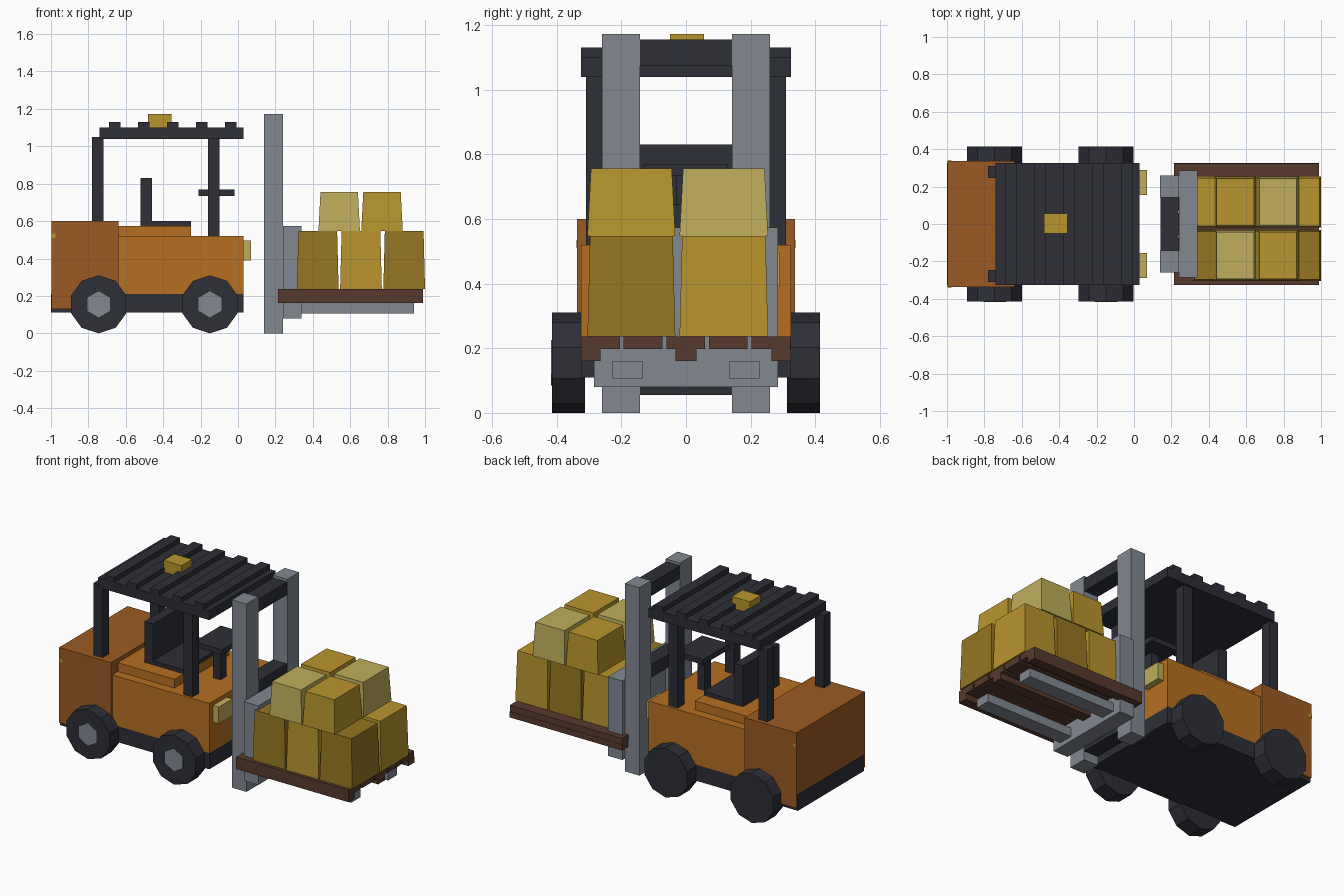
import bpy
import bmesh
import math
from mathutils import Matrix

start = bpy.data.objects.get("Cube")
if start:
    bpy.data.objects.remove(start, do_unlink=True)


def material(name, rgb):
    """Flat material from an 0-255 display colour, stored as linear."""
    linear = [((c / 255 + 0.055) / 1.055) ** 2.4 for c in rgb] + [1]
    m = bpy.data.materials.new(name)
    m.use_nodes = True
    m.diffuse_color = linear
    m.node_tree.nodes["Principled BSDF"].inputs["Base Color"].default_value = linear
    return m


ORANGE = material("orange_paint", (182, 112, 34))
RUST = material("dark_orange_paint", (155, 91, 36))
DARK = material("charcoal", (46, 47, 55))
GREY = material("steel_grey", (130, 136, 145))
BROWN = material("pallet_wood", (88, 58, 46))
GOLD = material("golden_yellow", (185, 149, 46))
OCHRE = material("ochre", (150, 118, 34))
PALE = material("pale_yellow", (192, 174, 93))


def finish(bm, name, mat):
    bmesh.ops.recalc_face_normals(bm, faces=bm.faces)
    mesh = bpy.data.meshes.new(name)
    bm.to_mesh(mesh)
    bm.free()
    mesh.materials.append(mat)
    obj = bpy.data.objects.new(name, mesh)
    bpy.context.collection.objects.link(obj)
    return obj


def box(name, mat, x, y, z, taper=0):
    """Box from (min, max) ranges; taper pulls in the top edges."""
    bm = bmesh.new()
    bmesh.ops.create_cube(bm, size=1)
    for v in bm.verts:
        pull = taper if v.co.z > 0 else 0
        v.co = [(a + b) / 2 + math.copysign((b - a) / 2 - p, c)
                for (a, b), c, p in zip((x, y, z), v.co, (pull, pull, 0))]
    return finish(bm, name, mat)


def pair(name, mat, x, y, z):
    """Box on the left (+y here) and its mirror across y = 0."""
    box(name + "_a", mat, x, y, z)
    box(name + "_b", mat, x, (-y[1], -y[0]), z)


def disc(name, mat, x, y, z, radius, sides):
    """Prism along y, with a corner at the top."""
    bm = bmesh.new()
    bmesh.ops.create_cone(bm, cap_ends=True, segments=sides, radius1=radius,
                          radius2=radius, depth=y[1] - y[0])
    bmesh.ops.rotate(bm, verts=bm.verts, matrix=Matrix.Rotation(math.pi / 2, 3, "X"))
    top = max(bm.verts, key=lambda v: v.co.z).co
    turn = Matrix.Rotation(-math.atan2(top.x, top.z), 3, "Y")
    bmesh.ops.rotate(bm, verts=bm.verts, matrix=turn)
    bmesh.ops.translate(bm, verts=bm.verts, vec=(x, sum(y) / 2, z))
    return finish(bm, name, mat)


# Body
box("chassis", DARK, (-1, 0.03), (-0.325, 0.325), (0.11, 0.21))
box("body", ORANGE, (-0.64, 0.03), (-0.325, 0.325), (0.21, 0.52))
box("counterweight", RUST, (-0.998, -0.64), (-0.337, 0.337), (0.13, 0.6))
box("seat_hood", ORANGE, (-0.64, -0.25), (-0.27, 0.27), (0.52, 0.575))
pair("headlight", PALE, (0.03, 0.07), (0.155, 0.29), (0.39, 0.495))
pair("tail_marker", GOLD, (-0.998, -0.975), (0.335, 0.339), (0.51, 0.535))

# Seat and steering
box("seat", DARK, (-0.48, -0.25), (-0.18, 0.18), (0.575, 0.6))
box("seat_back", DARK, (-0.52, -0.46), (-0.18, 0.18), (0.575, 0.83))
box("steering_column", DARK, (-0.15, -0.1), (-0.03, 0.03), (0.52, 0.74))
box("steering_wheel", DARK, (-0.21, -0.02), (-0.13, 0.13), (0.735, 0.768))

# Overhead guard
for label, x in (("rear", -0.78), ("front", -0.16)):
    pair(label + "_pillar", DARK, (x, x + 0.062), (0.245, 0.31),
         (0.52, 1.05))
box("roof", DARK, (-0.74, 0.03), (-0.325, 0.325), (1.04, 1.1))
for i in range(5):
    x = -0.69 + i * 0.155
    box(f"roof_slat_{i + 1}", DARK, (x, x + 0.063), (-0.325, 0.325), (1.1, 1.13))
box("beacon", GOLD, (-0.48, -0.355), (-0.05, 0.055), (1.1, 1.172))

# Wheels with hubs on the right side
for label, x in (("rear", -0.745), ("front", -0.15)):
    disc(label + "_wheel_a", DARK, x, (0.313, 0.415), 0.155, 0.155, 10)
    disc(label + "_wheel_b", DARK, x, (-0.415, -0.313), 0.155, 0.155, 10)
    disc(label + "_hub", GREY, x, (-0.417, -0.41), 0.155, 0.07, 6)

# Mast, carriage and forks
pair("mast_post", GREY, (0.14, 0.24), (0.143, 0.26), (0, 1.172))
for i, z in enumerate((0.055, 0.565, 1.075)):
    box(f"mast_crossbar_{i + 1}", DARK, (0.141, 0.238), (-0.145, 0.145), (z, z + 0.08))
box("carriage", GREY, (0.24, 0.34), (-0.285, 0.285), (0.08, 0.573))
pair("fork", GREY, (0.33, 0.94), (0.135, 0.227), (0.107, 0.161))

# Pallet
for i in range(5):
    y = -0.325 + i * 0.132
    box(f"pallet_board_{i + 1}", BROWN, (0.215, 0.99), (y, y + 0.12), (0.198, 0.236))
pair("pallet_runner", BROWN, (0.215, 0.99), (0.265, 0.325), (0.161, 0.198))
box("pallet_runner_middle", BROWN, (0.215, 0.99), (-0.033, 0.033), (0.161, 0.198))

# Cargo, two rows deep and two layers high
rows = (("right", (-0.305, -0.033), (OCHRE, GOLD, OCHRE), (PALE, GOLD)),
        ("left", (-0.02, 0.254), (GOLD, OCHRE, GOLD), (GOLD, PALE)))
for side, y, lower, upper in rows:
    for i, mat in enumerate(lower):
        x = 0.315 + i * 0.231
        box(f"{side}_lower_crate_{i + 1}", mat, (x, x + 0.223), y, (0.236, 0.547), 0.008)
    for i, mat in enumerate(upper):
        x = 0.43 + i * 0.229
        box(f"{side}_upper_crate_{i + 1}", mat, (x, x + 0.222), y, (0.547, 0.756), 0.011)
